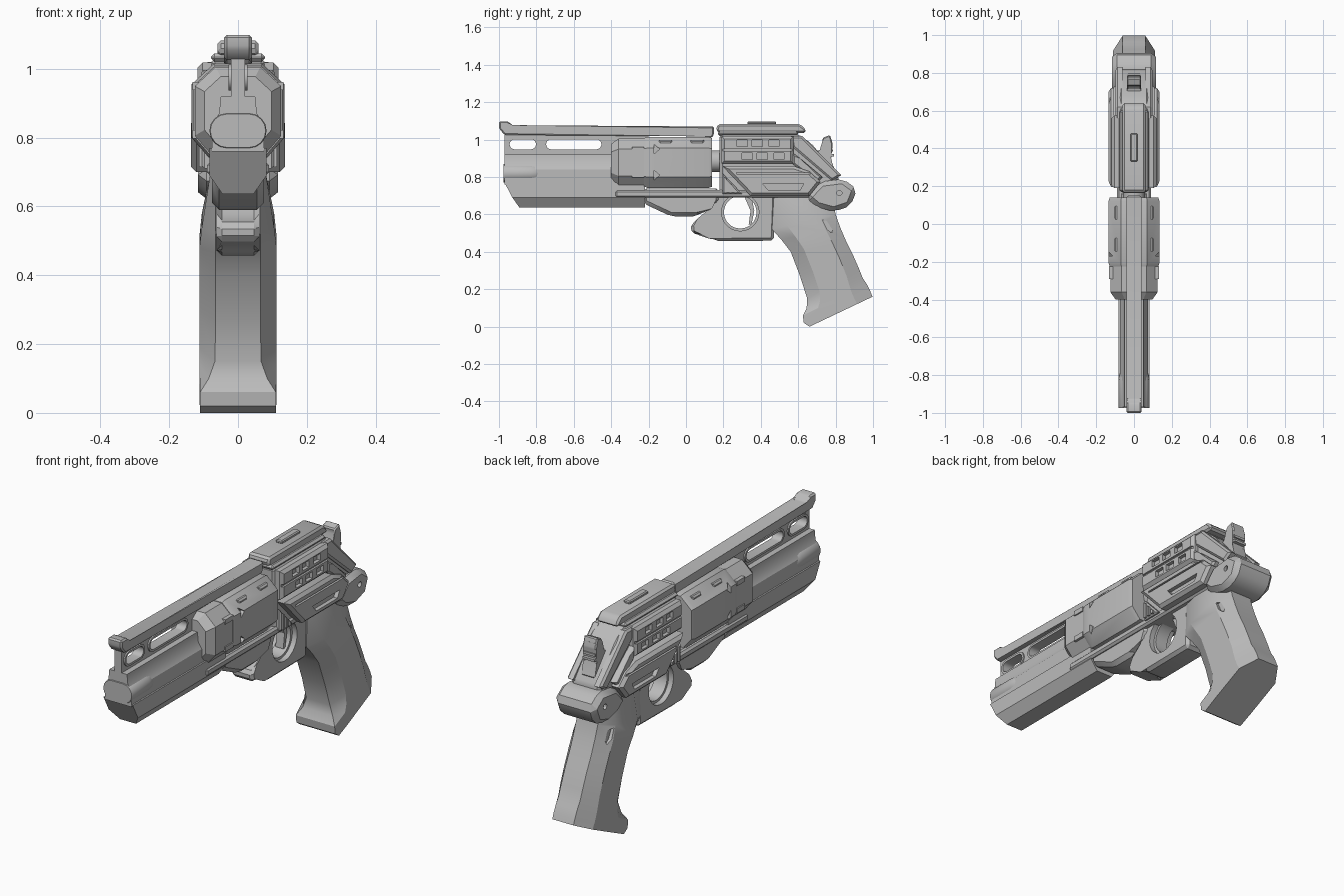
import bpy, bmesh, math
from mathutils import Vector

metal = bpy.data.materials.new("grey_metal")
metal.diffuse_color = (0.5, 0.5, 0.5, 1)


def finish(name, bm):
    bmesh.ops.recalc_face_normals(bm, faces=bm.faces)
    me = bpy.data.meshes.new(name)
    bm.to_mesh(me)
    bm.free()
    me.materials.append(metal)
    ob = bpy.data.objects.new(name, me)
    bpy.context.collection.objects.link(ob)
    return ob


def skin(bm, rings):
    """Join rings of 3D points into a closed solid."""
    vs = [[bm.verts.new(p) for p in r] for r in rings]
    n = len(vs[0])
    for a, b in zip(vs, vs[1:]):
        for i in range(n):
            j = (i + 1) % n
            bm.faces.new((a[i], a[j], b[j], b[i]))
    bm.faces.new(vs[0][::-1])
    bm.faces.new(vs[-1])


def loft(name, rings):
    bm = bmesh.new()
    skin(bm, rings)
    return finish(name, bm)


def prism(name, pts, x1, x0=None, chamfer=0):
    """Side profile (y, z) extruded across x; with x0 given, a mirrored pair."""
    bm = bmesh.new()
    for a, b in ([(-x1, x1)] if x0 is None else [(x0, x1), (-x1, -x0)]):
        skin(bm, [[(x, y, z) for y, z in pts] for x in (a, b)])
    if chamfer:
        rim = [e for e in bm.edges
               if all(abs(abs(v.co.x) - x1) < 1e-5 for v in e.verts)]
        bmesh.ops.bevel(bm, geom=rim, offset=chamfer, segments=1,
                        affect='EDGES', profile=0.5, clamp_overlap=True)
    return finish(name, bm)


def box(name, y0, y1, z0, z1, x1, x0=None, chamfer=0):
    return prism(name, [(y0, z0), (y1, z0), (y1, z1), (y0, z1)], x1, x0, chamfer)


def along(name, half, stations):
    """Right half of a cross-section (x, z) mirrored and run along y.
    Each station is y, scale, scale centre z."""
    sec = half + [(-x, z) for x, z in reversed(half)]
    return loft(name, [[(x * s, y, c + (z - c) * s) for x, z in sec]
                       for y, s, c in stations])


def stadium(y0, y1, z, r, n=8):
    arc = [math.pi * i / n - math.pi / 2 for i in range(n + 1)]
    return ([(y1 - r + r * math.cos(a), z + r * math.sin(a)) for a in arc] +
            [(y0 + r - r * math.cos(a), z - r * math.sin(a)) for a in arc])


def disc(y, z, r, n=32):
    return [(y + r * math.cos(2 * math.pi * i / n),
             z + r * math.sin(2 * math.pi * i / n)) for i in range(n)]


def cut(ob, *cutters):
    bpy.context.view_layer.objects.active = ob
    for c in cutters:
        m = ob.modifiers.new("cut", 'BOOLEAN')
        m.operation, m.solver, m.object = 'DIFFERENCE', 'EXACT', c
        bpy.ops.object.modifier_apply(modifier=m.name)
        bpy.data.objects.remove(c)


# Top rail with front sight, and the slotted web below it
prism("top_rail", [(-1, 1.06), (-0.97, 1.025), (0.10, 1.025), (0.10, 1.01),
                   (0.14, 1.01), (0.15, 1.03), (0.15, 1.07), (-0.93, 1.07),
                   (-0.95, 1.098), (-1, 1.098)], 0.04, chamfer=0.008)
web = box("rail_web", -0.97, -0.2, 0.88, 1.03, 0.02)
cut(web, prism("c", stadium(-0.945, -0.80, 0.975, 0.03), 0.1),
    prism("c", stadium(-0.75, -0.45, 0.975, 0.03), 0.1))
for y0, y1 in ((-0.955, -0.79), (-0.76, -0.44)):
    rim = prism("slot_rim", stadium(y0, y1, 0.975, 0.038), 0.027)
    cut(rim, prism("c", stadium(y0 + .012, y1 - .012, 0.975, 0.027), 0.1))

# Barrel, lower shroud and muzzle tube
along("barrel", [(0.05, 0.92), (0.055, 0.87), (0.075, 0.84), (0.075, 0.76)],
      [(-0.97, 1, 0.8), (-0.3, 1, 0.8)])
sec = [(0.083, 0.77), (0.083, 0.69), (0.045, 0.636)]
sec += [(-x, z) for x, z in reversed(sec)]
loft("lower_shroud", [[(x, -0.97 + (0.75 - min(z, 0.75)) * 0.7, z) for x, z in sec],
                      [(x, -0.22, z) for x, z in sec]])
oval = [(x, z) for x, z in stadium(-0.083, 0.083, 0.82, 0.05)]
loft("muzzle_tube", [[(x * s, y, 0.82 + (z - 0.82) * s) for x, z in oval]
                     for y, s in ((-0.975, 0.97), (-0.97, 1), (-0.83, 1),
                                  (-0.80, 0.95), (-0.78, 0.85))])

# Cylinder: front collar and main drum
octo = [(0.07, 1.015), (0.135, 0.955), (0.135, 0.80), (0.085, 0.742)]
along("cylinder_collar", octo, [(-0.40, 0.72, 0.88), (-0.36, 0.93, 0.88),
                                (-0.22, 0.93, 0.88)])
drum = along("cylinder_drum", octo, [(-0.225, 0.95, 0.88), (-0.205, 1, 0.88),
                                     (0.12, 1, 0.88), (0.14, 0.95, 0.88)])
for z in (0.81, 0.95):
    cut(drum, prism("c", [(-0.17, z - .025), (-0.14, z), (-0.17, z + .025)],
                    0.2, 0.115))
    box("collar_latch", -0.29, -0.225, z - 0.012, z + 0.012, 0.132, 0.10)
for y in (-0.11, 0.06):
    box("drum_bump", y - 0.035, y + 0.035, 0.975, 0.997, 0.107, 0.07, 0.008)
loft("centre_pin", [[(p, y, q) for p, q in disc(0, 0.885, 0.058, 16)]
                    for y in (0.12, 0.22)])

# Lower frame, crane housing and trigger guard
box("frame_rail", -0.38, 0.68, 0.69, 0.73, 0.09, chamfer=0.01)
prism("crane_housing", [(-0.23, 0.74), (-0.23, 0.66), (-0.08, 0.59), (0.06, 0.59),
                        (0.13, 0.65), (0.18, 0.66), (0.18, 0.74)], 0.075, chamfer=0.02)
guard = prism("trigger_guard", [(0.03, 0.50), (0.025, 0.55), (0.07, 0.565),
                                (0.13, 0.615), (0.145, 0.66), (0.17, 0.72), (0.48, 0.72),
                                (0.47, 0.46), (0.16, 0.457), (0.13, 0.485)],
              0.062, chamfer=0.015)
cut(guard, prism("c", disc(0.29, 0.612, 0.1), 0.2))
ring = prism("guard_liner", disc(0.29, 0.612, 0.104), 0.035)
cut(ring, prism("c", disc(0.29, 0.612, 0.087), 0.2))
prism("trigger", [(0.31, 0.70), (0.35, 0.70), (0.365, 0.62), (0.35, 0.545),
                  (0.335, 0.545), (0.345, 0.62)], 0.022)

# Receiver core with stepped side panels
prism("receiver_core", [(0.18, 0.69), (0.18, 1.03), (0.60, 1.03), (0.67, 0.98),
                        (0.82, 0.80), (0.80, 0.69)], 0.082, chamfer=0.015)
upper = box("upper_panel", 0.19, 0.575, 0.872, 1.018, 0.118, 0.07, 0.015)
for z in (0.912, 0.98):
    for y in (0.30, 0.38, 0.47):
        cut(upper, box("c", y + (z - 0.912) * -0.4, y + 0.055 - (z - 0.912) * 0.4,
                       z - 0.017, z + 0.017, 0.2, 0.10))
cut(upper, box("c", 0.1, 0.7, 0.939, 0.951, 0.2, 0.108))
lower = prism("lower_panel", [(0.195, 0.858), (0.58, 0.858), (0.66, 0.83), (0.72, 0.775),
                              (0.66, 0.70), (0.345, 0.70)], 0.136, 0.07, 0.015)
cut(lower, prism("c", [(0.41, 0.765), (0.63, 0.765), (0.61, 0.73), (0.44, 0.73)], 0.2, 0.115),
    box("c", 0.27, 0.75, 0.815, 0.824, 0.2, 0.125))
prism("front_vent", [(0.195, 0.82), (0.195, 0.71), (0.30, 0.71)], 0.105, 0.07, 0.008)
for i in range(3):
    y = 0.205 + i * 0.027
    prism("vent_rib", [(y, 0.715), (y + 0.012, 0.715), (y + 0.012, 0.79 - i * 0.03),
                       (y, 0.80 - i * 0.03)], 0.113, 0.1)
prism("rear_arm", [(0.56, 1.02), (0.62, 1.02), (0.83, 0.81), (0.78, 0.78), (0.57, 0.96)],
      0.098, 0.06, 0.01)
prism("rear_brace", [(0.57, 0.93), (0.61, 0.90), (0.73, 0.80), (0.70, 0.77), (0.57, 0.87)],
      0.112, 0.06, 0.01)

# Top strap
box("strap_base", 0.17, 0.60, 1.02, 1.045, 0.078, chamfer=0.01)
prism("strap_plate", [(0.16, 1.05), (0.18, 1.035), (0.64, 1.035), (0.64, 1.055),
                      (0.61, 1.083), (0.17, 1.083)], 0.06, chamfer=0.018)
box("strap_ridge", 0.33, 0.48, 1.08, 1.098, 0.018, chamfer=0.005)

# Hammer with thumb ridges
prism("hammer", [(0.66, 0.93), (0.72, 0.94), (0.735, 0.99), (0.73, 1.01), (0.77, 1.025),
                 (0.785, 0.975), (0.77, 0.90), (0.80, 0.83), (0.70, 0.83)], 0.038, chamfer=0.006)
for i in range(4):
    box("hammer_ridge", 0.765, 0.79 - i * 0.004, 0.91 + i * 0.026, 0.922 + i * 0.026, 0.034)

# Grip: front edge (y, z), rear edge (y, z), half width, front flat half width
stations = [(0.47, 0.70, 0.78, 0.70, 0.08, 0.065), (0.46, 0.52, 0.80, 0.60, 0.105, 0.065),
            (0.51, 0.465, 0.825, 0.53, 0.112, 0.065), (0.56, 0.40, 0.855, 0.46, 0.112, 0.065),
            (0.61, 0.27, 0.89, 0.39, 0.112, 0.065), (0.648, 0.15, 0.925, 0.31, 0.112, 0.067),
            (0.645, 0.10, 0.945, 0.26, 0.112, 0.085), (0.625, 0.06, 0.965, 0.23, 0.112, 0.11),
            (0.63, 0.02, 0.985, 0.19, 0.112, 0.11), (0.66, 0.0, 0.997, 0.16, 0.112, 0.11)]
rings = []
for fy, fz, ry, rz, w, f in stations:
    half = [(0, f), (0.24, w), (0.76, w), (1, 0.06)]
    loop = half + [(t, -x) for t, x in reversed(half)]
    rings.append([Vector((x, fy + (ry - fy) * t, fz + (rz - fz) * t)) for t, x in loop])
grip = loft("grip", rings)
cut(grip, prism("c", [(0.73, 0.57), (0.79, 0.56), (0.78, 0.50), (0.755, 0.52)], 0.2, 0.09))

# Backstrap head with pin
head = prism("backstrap_head", [(0.64, 0.69), (0.72, 0.775), (0.84, 0.79), (0.915, 0.735),
                                (0.88, 0.645), (0.79, 0.615), (0.70, 0.64)], 0.116, chamfer=0.025)
cut(head, prism("c", disc(0.82, 0.715, 0.014, 12), 0.2, 0.10))

# Smooth shading with sharp edges kept
for ob in bpy.data.objects:
    ob.select_set(True)
bpy.context.view_layer.objects.active = grip
bpy.ops.object.shade_smooth_by_angle(angle=math.radians(28))
